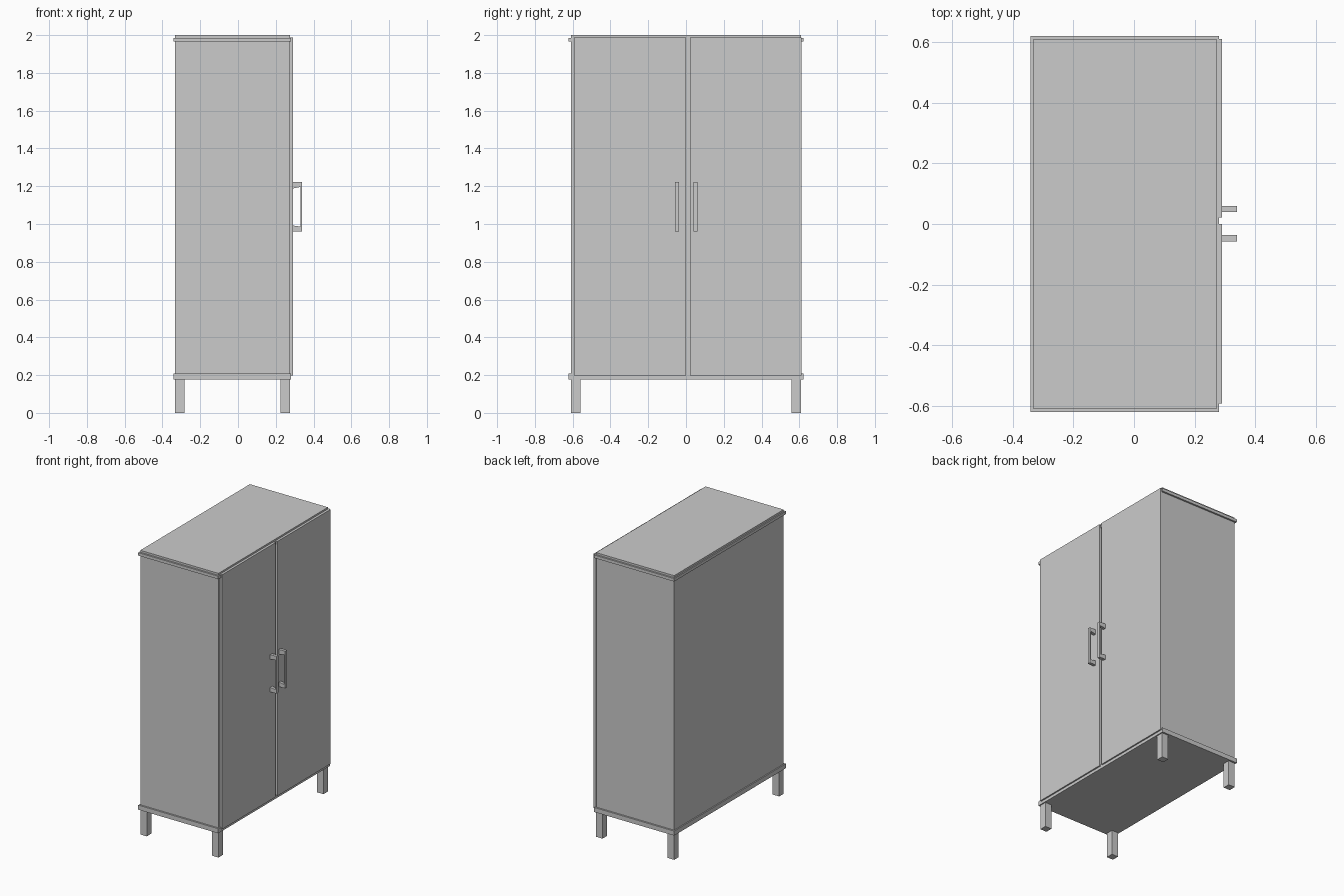
import bpy
import bmesh

default_cube = bpy.data.objects.get("Cube")
if default_cube:
    bpy.data.objects.remove(default_cube, do_unlink=True)

grey = bpy.data.materials.new("light_grey")
grey.use_nodes = True
colour = (0.6, 0.6, 0.6, 1)
grey.diffuse_color = colour
grey.node_tree.nodes["Principled BSDF"].inputs["Base Color"].default_value = colour


def finish(name, bm):
    bmesh.ops.recalc_face_normals(bm, faces=bm.faces)
    mesh = bpy.data.meshes.new(name)
    bm.to_mesh(mesh)
    bm.free()
    mesh.materials.append(grey)
    obj = bpy.data.objects.new(name, mesh)
    bpy.context.collection.objects.link(obj)
    return obj


def box(name, x, y, z):
    """Box from (low, high) pairs on each axis."""
    bm = bmesh.new()
    bmesh.ops.create_cube(bm, size=1)
    for v in bm.verts:
        v.co = [sum(r) / 2 + c * (r[1] - r[0]) for c, r in zip(v.co, (x, y, z))]
    return finish(name, bm)


def handle(name, y0, y1):
    """Pull handle: a bracket profile with tapered feet, extruded sideways."""
    back, inner, front = 0.289, 0.332, 0.34
    profile = [(back, 0.96), (front, 0.96), (front, 1.222), (back, 1.222),
               (back, 1.188), (inner, 1.196), (inner, 0.986), (back, 0.992)]
    bm = bmesh.new()
    face = bm.faces.new([bm.verts.new((x, y0, z)) for x, z in profile])
    side = bmesh.ops.extrude_face_region(bm, geom=[face])
    moved = [g for g in side["geom"] if isinstance(g, bmesh.types.BMVert)]
    bmesh.ops.translate(bm, vec=(0, y1 - y0, 0), verts=moved)
    return finish(name, bm)


# Cabinet carcass with projecting bands at top and bottom
BODY_X, BODY_Y = (-0.334, 0.274), (-0.609, 0.609)
BAND_X, BAND_Y = (-0.342, 0.281), (-0.621, 0.621)
box("cabinet_body", BODY_X, BODY_Y, (0.18, 2.0))
box("top_band", BAND_X, BAND_Y, (1.965, 1.986))
box("bottom_band", BAND_X, BAND_Y, (0.177, 0.209))

# Doors with a narrow gap between them, and their handles
DOOR_X, DOOR_Z = (0.272, 0.291), (0.197, 1.988)
box("right_door", DOOR_X, (-0.592, 0.0), DOOR_Z)
box("left_door", DOOR_X, (0.022, 0.611), DOOR_Z)
handle("right_handle", -0.057, -0.036)
handle("left_handle", 0.039, 0.06)

# Square legs flush with the body corners
LEG = 0.05
for x_name, x in (("inner", BODY_X[0]), ("outer", BODY_X[1] - LEG)):
    for y_name, y in (("front", BODY_Y[0]), ("back", BODY_Y[1] - LEG)):
        box(f"{y_name}_{x_name}_leg", (x, x + LEG), (y, y + LEG), (0, 0.18))
